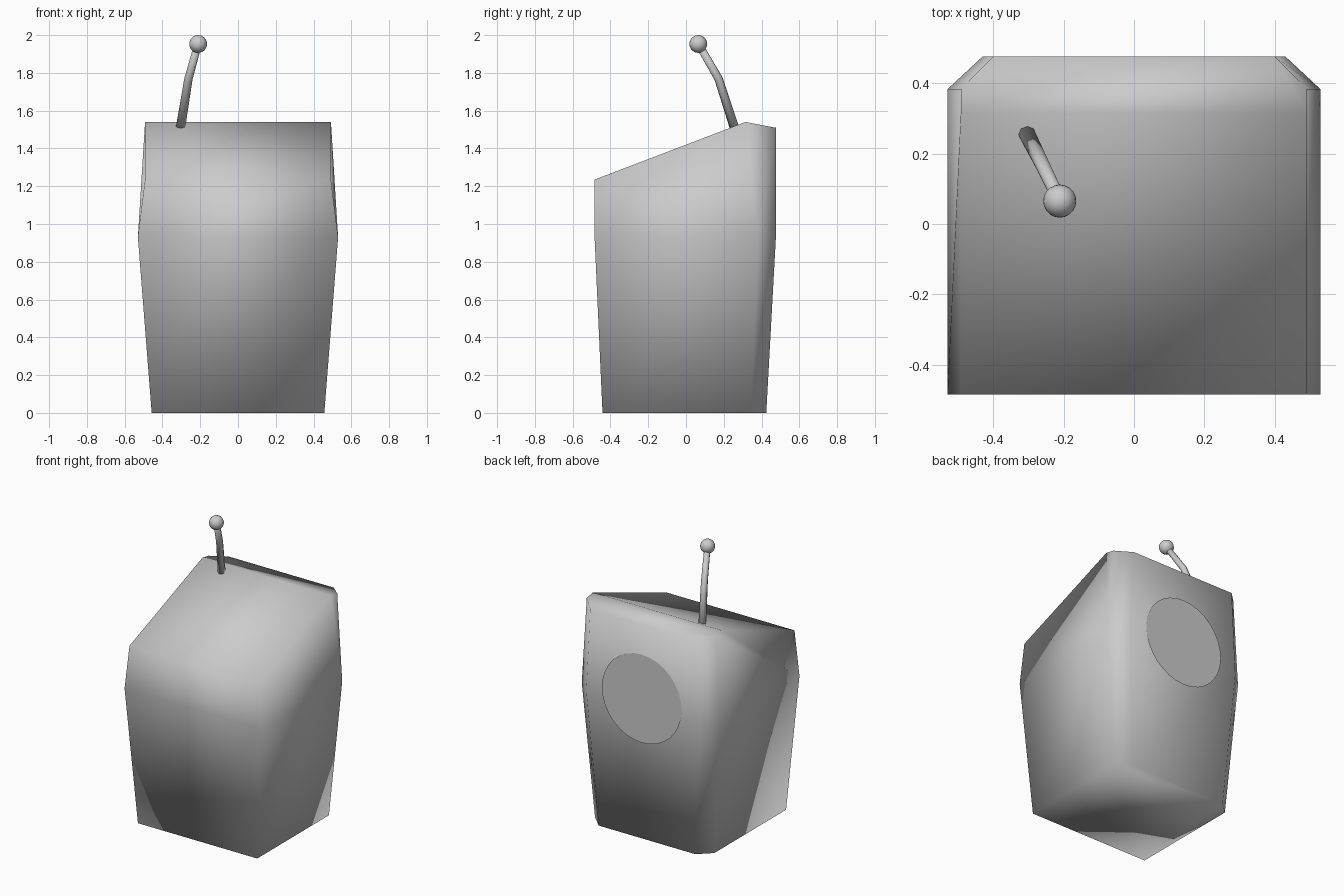
import bpy, bmesh, math
from mathutils import Vector

if "Cube" in bpy.data.objects:
    bpy.data.objects.remove(bpy.data.objects["Cube"])


def finish(bm, name):
    bmesh.ops.recalc_face_normals(bm, faces=bm.faces)
    me = bpy.data.meshes.new(name)
    bm.to_mesh(me)
    bm.free()
    me.shade_smooth()
    ob = bpy.data.objects.new(name, me)
    bpy.context.collection.objects.link(ob)
    return ob


def top_z(y):
    # roof slopes up to the ridge, then slightly down at the back
    if y < 0.315:
        return 1.235 + (y + 0.484) / 0.799 * 0.305
    return 1.54 - (y - 0.315) * 0.19


# Body: three six-sided rings with clipped back corners
bm = bmesh.new()


def ring(w, inner, front, side, back, z=None):
    pts = [(-w, front), (w, front), (w, side), (inner, back), (-inner, back), (-w, side)]
    return [bm.verts.new((x, y, top_z(y) if z is None else z)) for x, y in pts]


base = ring(0.457, 0.37, -0.442, 0.342, 0.425, 0.0)
mid = ring(0.53, 0.43, -0.484, 0.383, 0.476, 0.93)
top = ring(0.492, 0.40, -0.484, 0.383, 0.476)
ridge_l, ridge_r = [bm.verts.new((x, 0.315, 1.54)) for x in (-0.492, 0.492)]

for i in range(6):
    j = (i + 1) % 6
    bm.faces.new((base[i], base[j], mid[j], mid[i]))
    extra = {1: [ridge_r], 5: [ridge_l]}.get(i, [])
    bm.faces.new([mid[i], mid[j], top[j]] + extra + [top[i]])
bm.faces.new(base[::-1])
bm.faces.new((top[0], top[1], ridge_r, ridge_l))
bm.faces.new((ridge_l, ridge_r, *top[2:]))
finish(bm, "body")

# Flat round panel on the back
bpy.ops.mesh.primitive_circle_add(vertices=32, radius=0.305, fill_type='NGON',
                                  location=(0, 0.484, 1.0), rotation=(-math.pi / 2, 0, 0))
bpy.context.object.name = "back_disc"

# Bent antenna stalk, thinner towards the tip
path = [Vector(p) for p in ((-0.305, 0.258, 1.505), (-0.262, 0.172, 1.77), (-0.212, 0.068, 1.95))]
radii = (0.025, 0.022, 0.02)
bm = bmesh.new()
loops = []
for k, (p, r) in enumerate(zip(path, radii)):
    d = path[min(k + 1, 2)] - path[max(k - 1, 0)]
    u = d.cross(Vector((1, 0, 0))).normalized()
    v = d.cross(u).normalized()
    loops.append([bm.verts.new(p + r * (math.cos(a) * u + math.sin(a) * v))
                  for a in (math.tau * n / 8 for n in range(8))])
for lo, hi in zip(loops, loops[1:]):
    for n in range(8):
        m = (n + 1) % 8
        bm.faces.new((lo[n], lo[m], hi[m], hi[n]))
bm.faces.new(loops[0])
bm.faces.new(loops[-1])
finish(bm, "antenna_stalk")

# Antenna ball
bpy.ops.mesh.primitive_uv_sphere_add(segments=20, ring_count=12, radius=0.047,
                                     location=(-0.211, 0.065, 1.953))
bpy.context.object.name = "antenna_ball"
bpy.ops.object.shade_smooth()
